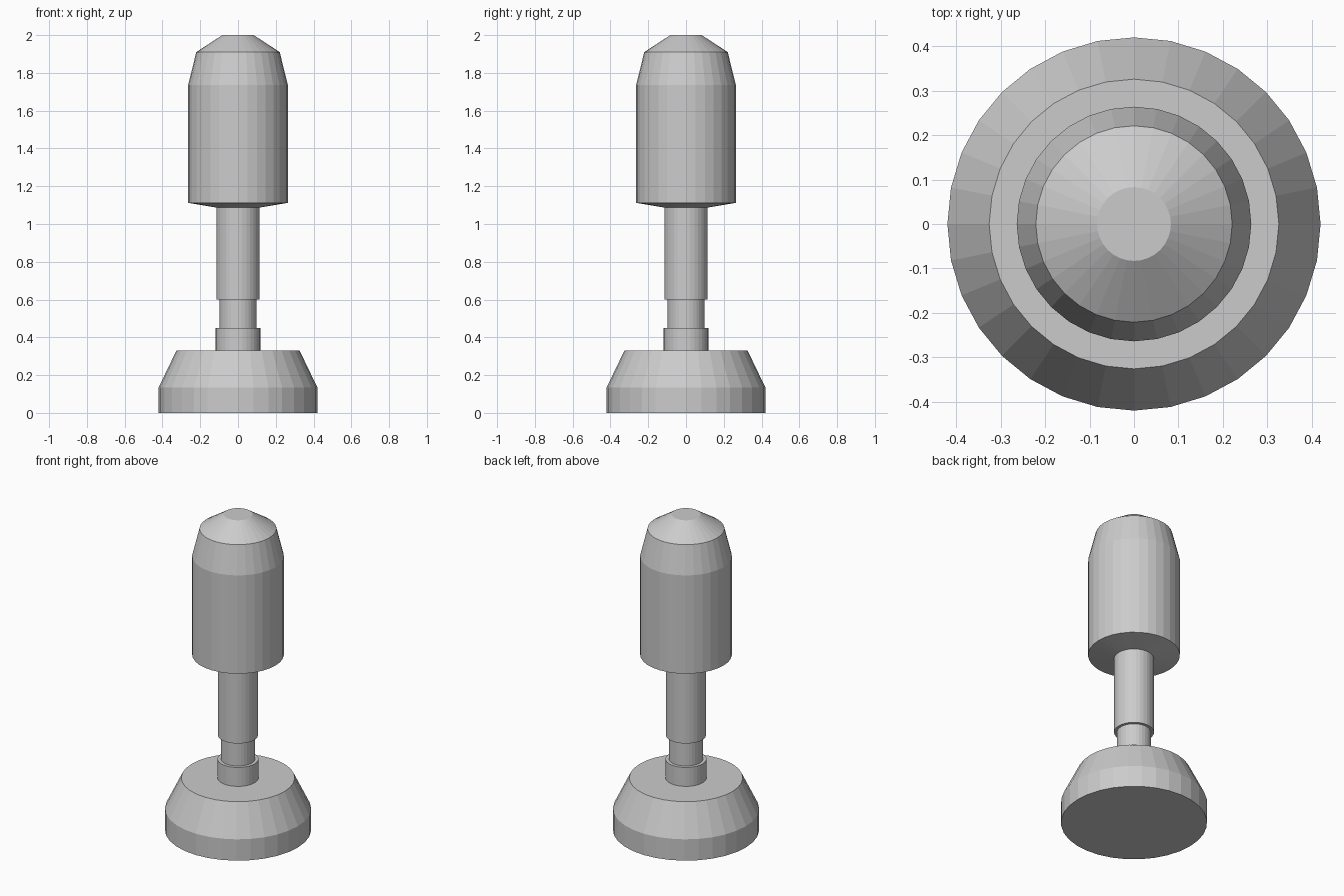
import bpy, bmesh, math

if "Cube" in bpy.data.objects:
    bpy.data.objects.remove(bpy.data.objects["Cube"])

SIDES = 32


def lathe(name, profile):
    """Closed flat-faced solid of revolution from (radius, z) points, bottom to top."""
    bm = bmesh.new()
    rings = []
    for r, z in profile:
        rings.append([bm.verts.new((r * math.cos(2 * math.pi * i / SIDES),
                                    r * math.sin(2 * math.pi * i / SIDES), z))
                      for i in range(SIDES)])
    for low, high in zip(rings, rings[1:]):
        for i in range(SIDES):
            j = (i + 1) % SIDES
            bm.faces.new((low[i], low[j], high[j], high[i]))
    bm.faces.new(rings[0][::-1])
    bm.faces.new(rings[-1])
    mesh = bpy.data.meshes.new(name)
    bm.to_mesh(mesh)
    bm.free()
    obj = bpy.data.objects.new(name, mesh)
    bpy.context.collection.objects.link(obj)
    return obj


# Weighted foot with sloped shoulder
lathe("base", [(0.42, 0), (0.42, 0.135), (0.326, 0.33)])

# Collar, narrow neck and upper stem
lathe("collar", [(0.118, 0.33), (0.118, 0.45)])
lathe("neck", [(0.098, 0.45), (0.098, 0.60)])
lathe("stem", [(0.115, 0.60), (0.115, 1.087)])

# Bullet-shaped head with tapered top
lathe("head", [(0.115, 1.087), (0.264, 1.112), (0.264, 1.735),
               (0.221, 1.91), (0.083, 2.0)])
